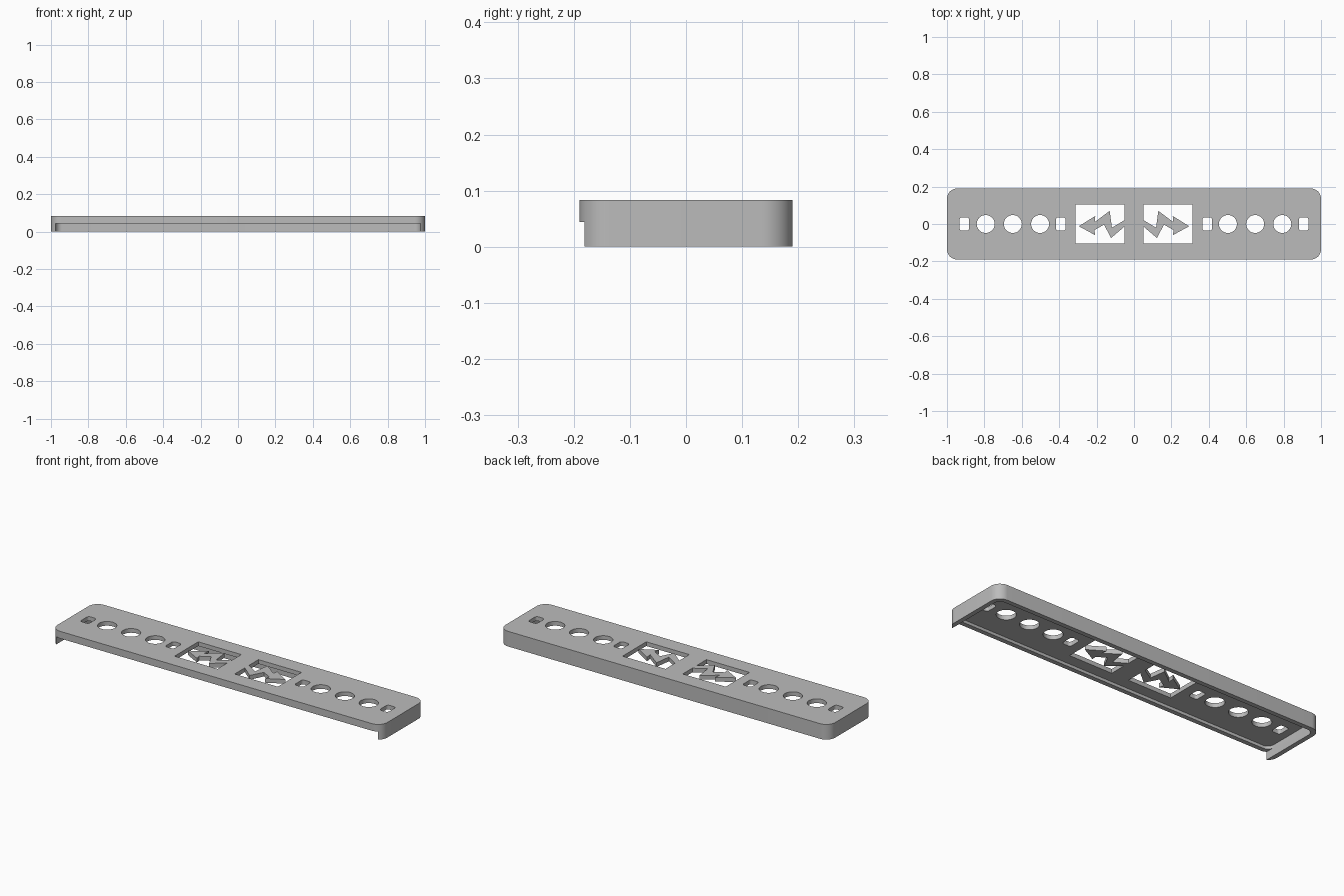
import bpy, bmesh, math

if "Cube" in bpy.data.objects:
    bpy.data.objects.remove(bpy.data.objects["Cube"])

TOP, CEIL, LIP = 0.083, 0.06, 0.044   # plate top, plate underside, front skirt bottom

grey = bpy.data.materials.new("grey plastic")
grey.diffuse_color = (0.5, 0.5, 0.5, 1)
grey.use_nodes = True
grey.node_tree.nodes["Principled BSDF"].inputs["Base Color"].default_value = grey.diffuse_color


def rounded_rect(cx, cy, hx, hy, r, n=8):
    """Outline of a rectangle with rounded corners."""
    pts = []
    for k, (sx, sy) in enumerate([(1, 1), (-1, 1), (-1, -1), (1, -1)]):
        for i in range(n + 1):
            a = math.pi / 2 * (k + i / n)
            pts.append((cx + sx * (hx - r) + r * math.cos(a),
                        cy + sy * (hy - r) + r * math.sin(a)))
    return pts


def circle(cx, cy, r, n=40):
    return [(cx + r * math.cos(2 * math.pi * i / n),
             cy + r * math.sin(2 * math.pi * i / n)) for i in range(n)]


def box(x0, x1, y0, y1):
    return [(x0, y0), (x1, y0), (x1, y1), (x0, y1)]


def prism(name, outlines, z0, z1):
    """Extrude one or more closed outlines from z0 to z1."""
    bm = bmesh.new()
    for pts in outlines:
        f = bm.faces.new([bm.verts.new((x, y, z0)) for x, y in pts])
        ext = bmesh.ops.extrude_face_region(bm, geom=[f])
        for v in ext["geom"]:
            if isinstance(v, bmesh.types.BMVert):
                v.co.z = z1
    bmesh.ops.recalc_face_normals(bm, faces=bm.faces)
    me = bpy.data.meshes.new(name)
    bm.to_mesh(me)
    bm.free()
    me.materials.append(grey)
    ob = bpy.data.objects.new(name, me)
    bpy.context.collection.objects.link(ob)
    return ob


def cut(target, cutter):
    m = target.modifiers.new("cut", 'BOOLEAN')
    m.operation, m.solver, m.object = 'DIFFERENCE', 'EXACT', cutter
    bpy.context.view_layer.objects.active = target
    bpy.ops.object.modifier_apply(modifier=m.name)
    bpy.data.objects.remove(cutter)


# Cover: rounded block, hollow below, front skirt cut short
cover = prism("cover", [rounded_rect(0, 0, 1, 0.19, 0.055, 12)], 0, TOP)
cut(cover, prism("cavity_cutter", [rounded_rect(0, 0, 0.975, 0.165, 0.035)], -0.1, CEIL))
cut(cover, prism("front_cutter", [box(-0.975, 0.975, -0.3, -0.125)], -0.1, LIP))

# Openings: round holes, small rounded slots and two arrow windows
openings = []
for s in (-1, 1):
    openings += [circle(s * x, 0, 0.048) for x in (0.502, 0.648, 0.793)]
    openings += [rounded_rect(s * x, 0, 0.026, 0.036, 0.014) for x in (0.392, 0.907)]
    openings.append(box(*sorted((s * 0.052, s * 0.313)), -0.103, 0.103))
cut(cover, prism("opening_cutter", openings, 0.03, 0.2))

# Zigzag arrows joined to the inner edge of each window
arrow = [(0.052, 0.02), (0.118, -0.02), (0.13, 0.07), (0.21, 0.01), (0.207, 0.043),
         (0.295, -0.012), (0.207, -0.06), (0.212, -0.033), (0.16, -0.003),
         (0.123, -0.075), (0.052, -0.015)]
for s, side in ((-1, "left"), (1, "right")):
    prism(side + "_arrow", [[(s * x, y) for x, y in arrow]], CEIL, TOP)

# Smooth the rounded corners and holes, keep edges sharp
bpy.ops.object.select_all(action='DESELECT')
cover.select_set(True)
bpy.context.view_layer.objects.active = cover
bpy.ops.object.shade_smooth_by_angle(angle=math.radians(30))
